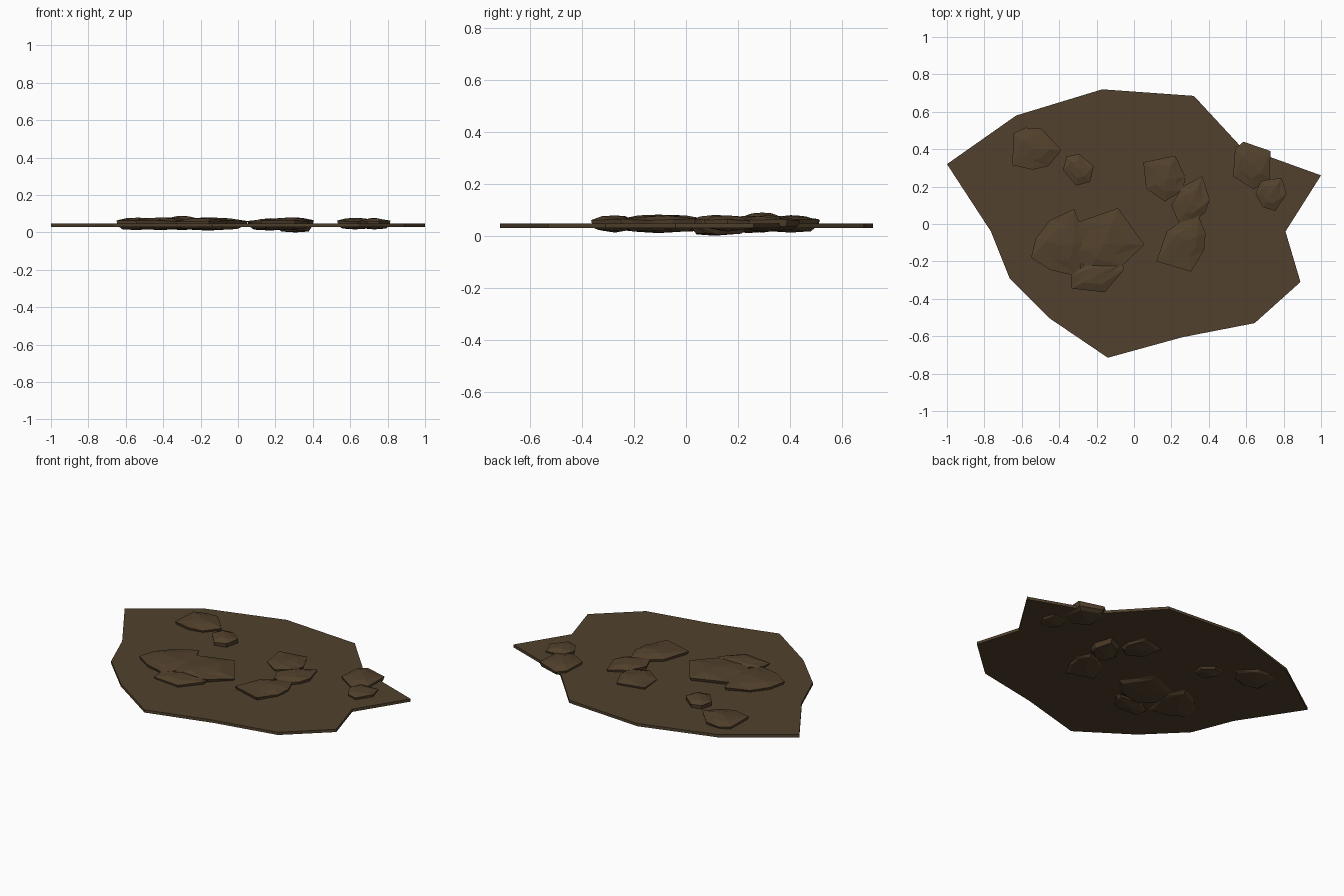
import bpy, bmesh
from mathutils import Vector

if "Cube" in bpy.data.objects:
    bpy.data.objects.remove(bpy.data.objects["Cube"])


def material(name, colour):
    m = bpy.data.materials.new(name)
    m.diffuse_color = (*colour, 1)
    m.use_nodes = True
    m.node_tree.nodes["Principled BSDF"].inputs["Base Color"].default_value = m.diffuse_color
    return m


earth = material("earth_brown", (0.082, 0.053, 0.026))
stone = material("stone_brown", (0.087, 0.054, 0.026))


def build(name, bm, mat):
    bmesh.ops.recalc_face_normals(bm, faces=bm.faces)
    me = bpy.data.meshes.new(name)
    bm.to_mesh(me)
    bm.free()
    me.materials.append(mat)
    ob = bpy.data.objects.new(name, me)
    bpy.context.collection.objects.link(ob)


# Thin irregular dirt slab
outline = [(-1, .32), (-.765, -.04), (-.665, -.29), (-.45, -.505), (-.14, -.715),
           (.26, -.605), (.645, -.53), (.89, -.31), (.81, -.04), (1, .26),
           (.57, .415), (.32, .685), (-.17, .72), (-.63, .58)]
bm = bmesh.new()
base = bm.faces.new([bm.verts.new((x, y, .03)) for x, y in outline])
ext = bmesh.ops.extrude_face_region(bm, geom=[base], use_keep_orig=True)
for v in ext["geom"]:
    if isinstance(v, bmesh.types.BMVert):
        v.co.z = .047
build("dirt_slab", bm, earth)


# Flat faceted rock: rim outline, inset rings, top and bottom peaks
def rock(name, top, low, pts):
    bm = bmesh.new()
    n = len(pts)
    c = sum((Vector(p) for p in pts), Vector((0, 0))) / n
    rim = top - .018
    levels = [(.72, low + .008), (.93, .035), (1, rim), (.55, top - .006)]
    rings = []
    for k, (s, z) in enumerate(levels):
        ring = []
        for i, p in enumerate(pts):
            q = c + (Vector(p) - c) * s
            wobble = .003 * ((i * 2 + k) % 3 - 1)
            ring.append(bm.verts.new((q.x, q.y, z + wobble)))
        rings.append(ring)
    for a, b in zip(rings, rings[1:]):
        for i in range(n):
            j = (i + 1) % n
            bm.faces.new((a[i], a[j], b[j]))
            bm.faces.new((a[i], b[j], b[i]))
    for ring, z in ((rings[0], low), (rings[-1], top)):
        tip = bm.verts.new((c.x, c.y, z))
        for i in range(n):
            bm.faces.new((ring[i], ring[(i + 1) % n], tip))
    build(name, bm, stone)


# Rocks on the back left
rock("rock_back_left", .079, .012, [(-.65, .315), (-.645, .485), (-.58, .515), (-.495, .51),
                                    (-.388, .395), (-.457, .31), (-.543, .29)])
rock("pebble_back_left", .089, .012, [(-.38, .29), (-.36, .36), (-.295, .375), (-.215, .31),
                                      (-.235, .225), (-.31, .205)])
# Rocks right of centre
rock("rock_centre", .076, .01, [(.05, .33), (.22, .365), (.275, .25), (.26, .18),
                                (.165, .12), (.065, .19)])
rock("rock_centre_small", .08, .0, [(.2, .1), (.26, .2), (.365, .255), (.405, .13),
                                    (.38, .06), (.315, .01), (.235, .015)])
rock("rock_centre_front", .08, .012, [(.12, -.2), (.175, -.04), (.27, .03), (.345, .045),
                                      (.383, -.05), (.375, -.14), (.305, -.255)])
# Cluster on the front left
rock("rock_cluster_left", .08, .012, [(-.55, -.18), (-.525, -.075), (-.45, .02), (-.32, .08),
                                      (-.25, -.1), (-.3, -.28), (-.45, -.245)])
rock("rock_cluster_right", .081, .01, [(-.3, .01), (-.085, .085), (.055, -.11),
                                        (-.06, -.22), (-.24, -.25), (-.33, -.16)])
rock("rock_cluster_front", .078, .012, [(-.335, -.275), (-.24, -.2), (-.06, -.21),
                                        (-.055, -.245), (-.155, -.365), (-.335, -.345)])
# Pair on the right edge
rock("rock_edge", .078, .016, [(.53, .255), (.54, .4), (.585, .44), (.73, .39),
                               (.725, .24), (.64, .185)])
rock("rock_edge_small", .078, .016, [(.65, .16), (.68, .235), (.79, .245), (.815, .16),
                                     (.755, .07), (.69, .09)])
